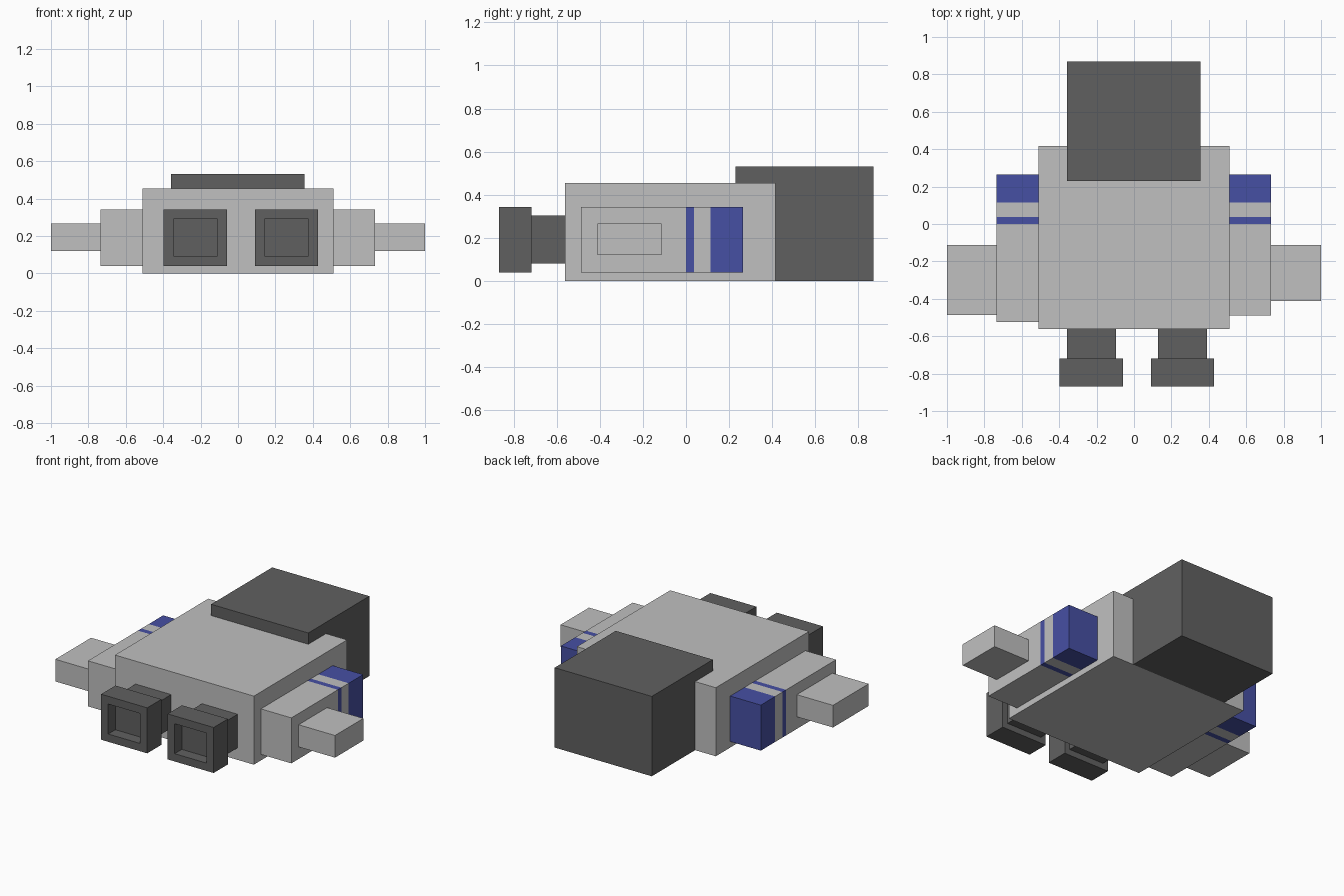
import bpy, bmesh
from mathutils import Vector

if "Cube" in bpy.data.objects:
    bpy.data.objects.remove(bpy.data.objects["Cube"])


def material(name, rgb):
    m = bpy.data.materials.new(name)
    m.diffuse_color = (*rgb, 1)
    m.use_nodes = True
    m.node_tree.nodes["Principled BSDF"].inputs["Base Color"].default_value = m.diffuse_color
    return m


GREY = material("light grey", (0.53, 0.53, 0.53))
DARK = material("dark grey", (0.118, 0.118, 0.118))
BLUE = material("blue", (0.062, 0.08, 0.37))


def finish(bm, name, *mats):
    bmesh.ops.recalc_face_normals(bm, faces=bm.faces[:])
    me = bpy.data.meshes.new(name)
    bm.to_mesh(me)
    bm.free()
    for m in mats:
        me.materials.append(m)
    ob = bpy.data.objects.new(name, me)
    bpy.context.collection.objects.link(ob)
    return ob


def box_mesh(x, y, z):
    """Box from (min, max) ranges on each axis."""
    bm = bmesh.new()
    bmesh.ops.create_cube(bm, size=1)
    for v in bm.verts:
        v.co = Vector([(r[0] + r[1]) / 2 + c * (r[1] - r[0])
                       for c, r in zip(v.co, (x, y, z))])
    return bm


# Main body
finish(box_mesh((-0.51, 0.51), (-0.562, 0.416), (0, 0.455)), "body", GREY)

# Rear block: L-shaped side profile whose lip rests on the body
bm = bmesh.new()
profile = [(0.416, 0), (0.87, 0), (0.87, 0.53), (0.23, 0.53), (0.23, 0.455), (0.416, 0.455)]
face = bm.faces.new([bm.verts.new((-0.358, y, z)) for y, z in profile])
ext = bmesh.ops.extrude_face_region(bm, geom=[face])
bmesh.ops.translate(bm, vec=(0.713, 0, 0),
                    verts=[g for g in ext["geom"] if isinstance(g, bmesh.types.BMVert)])
finish(bm, "rear_block", DARK)

# Side pods with blue bands, and the stub arms outside them
for side, x0, x1, x2, pod_front, arm_front in (
        ("left", -0.51, -0.735, -1.0, -0.524, -0.487),
        ("right", 0.51, 0.733, 1.0, -0.488, -0.411)):
    bm = box_mesh(sorted((x0, x1)), (pod_front, 0.265), (0.04, 0.342))
    for cut in (0.0, 0.037, 0.114):
        bmesh.ops.bisect_plane(bm, geom=bm.verts[:] + bm.edges[:] + bm.faces[:],
                               plane_co=(0, cut, 0), plane_no=(0, 1, 0))
    for f in bm.faces:
        y = f.calc_center_median().y
        f.material_index = int(0 < y < 0.037 or y > 0.114)
    finish(bm, side + "_pod", GREY, BLUE)
    finish(box_mesh(sorted((x1, x2)), (arm_front, -0.113), (0.12, 0.267)),
           side + "_arm", GREY)

# Front nozzles: neck plus a wider head with a square recess
for side, cx in (("left", -0.228), ("right", 0.26)):
    finish(box_mesh((cx - 0.131, cx + 0.131), (-0.718, -0.562), (0.08, 0.303)),
           side + "_neck", DARK)
    bm = box_mesh((cx - 0.169, cx + 0.169), (-0.868, -0.718), (0.04, 0.342))
    front = min(bm.faces, key=lambda f: f.calc_center_median().y)
    bmesh.ops.inset_region(bm, faces=[front], thickness=0.073)
    inner = bmesh.ops.extrude_face_region(bm, geom=[front])
    bmesh.ops.translate(bm, vec=(0, 0.075, 0),
                        verts=[g for g in inner["geom"] if isinstance(g, bmesh.types.BMVert)])
    if front.is_valid:
        bmesh.ops.delete(bm, geom=[front], context='FACES_ONLY')
    finish(bm, side + "_nozzle", DARK)
